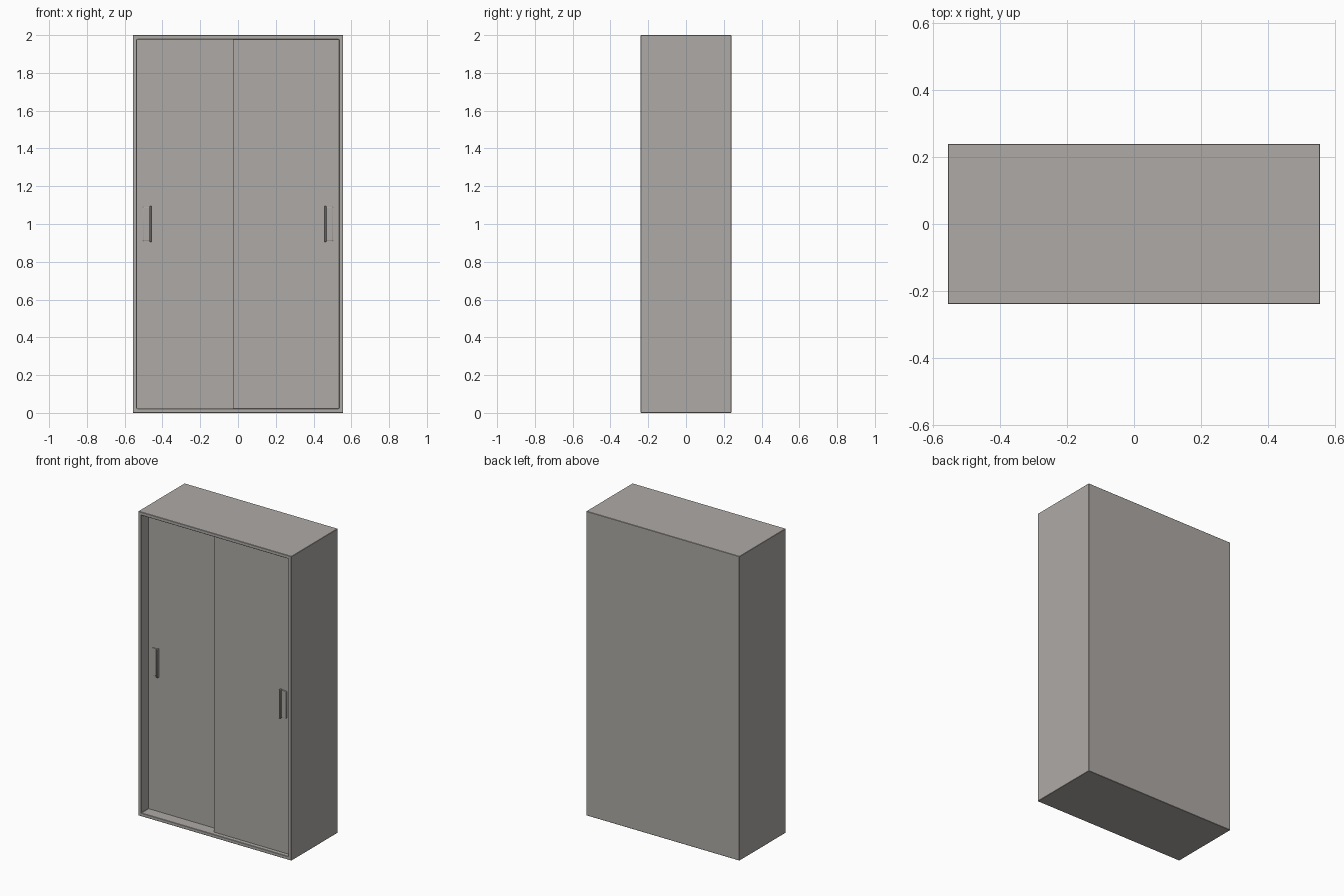
import bpy

if "Cube" in bpy.data.objects:
    bpy.data.objects.remove(bpy.data.objects["Cube"])

W, D, H, T = 1.114, 0.48, 2.0, 0.022

grey = bpy.data.materials.new("warm_grey")
grey.diffuse_color = (0.42, 0.40, 0.38, 1)
grey.use_nodes = True
grey.node_tree.nodes["Principled BSDF"].inputs["Base Color"].default_value = grey.diffuse_color


def box(name, x, y, z, bevel=0.0, segments=2):
    """Box spanning the given (min, max) ranges, optionally with rounded edges."""
    bpy.ops.mesh.primitive_cube_add(size=1)
    ob = bpy.context.object
    ob.name = name
    ob.location = [(a + b) / 2 for a, b in (x, y, z)]
    ob.scale = [b - a for a, b in (x, y, z)]
    bpy.ops.object.transform_apply(location=True, rotation=False, scale=True)
    ob.data.materials.append(grey)
    if bevel:
        m = ob.modifiers.new("rounding", 'BEVEL')
        m.width, m.segments = bevel, segments
        bpy.ops.object.shade_smooth_by_angle()
    return ob


# carcass: a single box, opened at the front by an inset and pushed-in face
case = box("cabinet_case", (-W / 2, W / 2), (-D / 2, D / 2), (0, H))
cutter = box("opening_cutter", (-W / 2 + T, W / 2 - T), (-D / 2 - 0.1, D / 2 - T), (T, H - T))
cutter.hide_render = True
cutter.hide_set(True)
cut = case.modifiers.new("hollow", 'BOOLEAN')
cut.operation, cut.object, cut.solver = 'DIFFERENCE', cutter, 'EXACT'
bev = case.modifiers.new("edge_softening", 'BEVEL')
bev.width, bev.segments = 0.002, 1

# sliding doors: the right one runs in front of the left one
xi, z0, z1 = W / 2 - T, T, H - T
box("left_door", (-xi, 0.027), (-0.165, -0.140), (z0, z1))
box("right_door", (-0.027, xi), (-0.212, -0.187), (z0, z1))

# handles: thin plate with a raised grip along the inner edge
for side, s, y in (("left", -1, -0.165), ("right", 1, -0.212)):
    def span(a, b):
        return tuple(sorted((s * a, s * b)))
    box(side + "_handle_plate", span(0.460, 0.503), (y - 0.005, y + 0.002), (0.91, 1.09), 0.002)
    box(side + "_handle_grip", span(0.458, 0.468), (y - 0.018, y + 0.002), (0.905, 1.095), 0.003)
